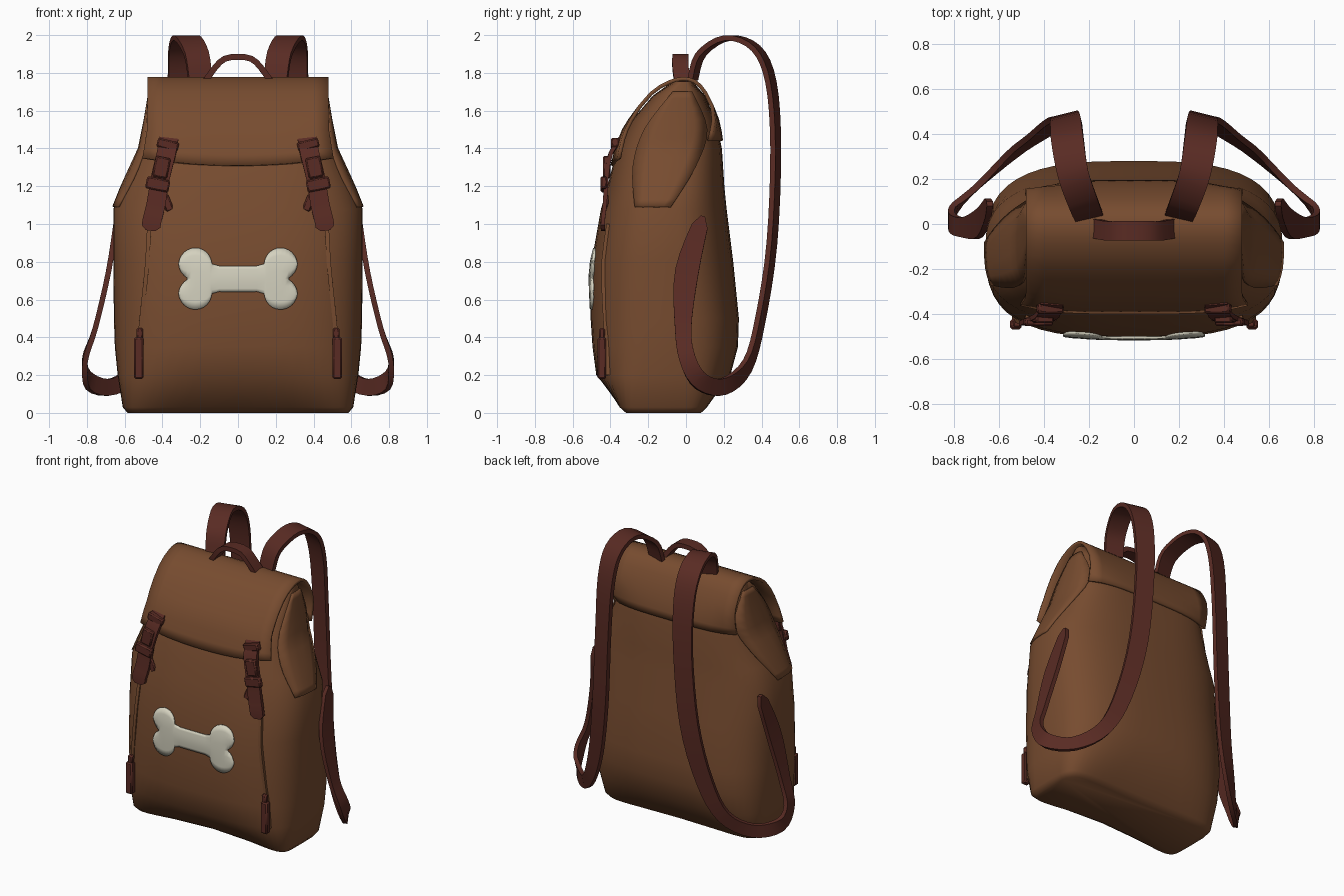
import bpy, bmesh, math
from mathutils import Vector, Matrix

if "Cube" in bpy.data.objects:
    bpy.data.objects.remove(bpy.data.objects["Cube"])


def material(name, rgb):
    m = bpy.data.materials.new(name)
    m.use_nodes = True
    m.diffuse_color = (*rgb, 1)
    bsdf = m.node_tree.nodes["Principled BSDF"]
    bsdf.inputs["Base Color"].default_value = (*rgb, 1)
    bsdf.inputs["Roughness"].default_value = 0.8
    return m


brown = material("brown canvas", (0.185, 0.072, 0.029))
maroon = material("maroon webbing", (0.1, 0.024, 0.017))
cream = material("cream patch", (0.66, 0.64, 0.52))


def finish(bm, name, mat, mirror=False, thickness=0, bevel=0, angle=40):
    bmesh.ops.recalc_face_normals(bm, faces=bm.faces)
    mesh = bpy.data.meshes.new(name)
    bm.to_mesh(mesh)
    bm.free()
    obj = bpy.data.objects.new(name, mesh)
    bpy.context.collection.objects.link(obj)
    mesh.materials.append(mat)
    if thickness:
        mod = obj.modifiers.new("thickness", "SOLIDIFY")
        mod.thickness, mod.offset = thickness, 0
    if bevel:
        obj.modifiers.new("bevel", "BEVEL").width = bevel
    if mirror:
        obj.modifiers.new("mirror", "MIRROR").use_mirror_merge = False
    bpy.ops.object.select_all(action="DESELECT")
    obj.select_set(True)
    bpy.context.view_layer.objects.active = obj
    bpy.ops.object.shade_smooth_by_angle(angle=math.radians(angle))


def grid(rows, closed=False, caps=False):
    """Skin rows of points with quads."""
    bm = bmesh.new()
    rings = [[bm.verts.new(p) for p in row] for row in rows]
    n = len(rings[0])
    for a, b in zip(rings, rings[1:]):
        for i in range(n if closed else n - 1):
            j = (i + 1) % n
            bm.faces.new((a[i], a[j], b[j], b[i]))
    if caps:
        bm.faces.new(rings[0])
        bm.faces.new(rings[-1])
    return bm


def spline(points, steps):
    """Smooth path through points of any dimension."""
    pts = [Vector(p) for p in points]
    out = []
    for i in range(len(pts) - 1):
        p0, p1, p2 = pts[max(i - 1, 0)], pts[i], pts[i + 1]
        p3 = pts[min(i + 2, len(pts) - 1)]
        for k in range(steps):
            t = k / steps
            out.append(p1 + (p2 - p0) * t / 2 + (2 * p0 - 5 * p1 + 4 * p2 - p3) * t * t / 2
                       + (3 * p1 - p0 - 3 * p2 + p3) * t ** 3 / 2)
    return out + [pts[-1]]


X, Y, Z = Vector((1, 0, 0)), Vector((0, 1, 0)), Vector((0, 0, 1))


def ribbon(name, points, axes, width, thick, mat, steps=4, tip=1, mirror=True):
    """Webbing along a path; extra coordinates are the width axis blend and width scale."""
    path = spline(points, steps)
    spine = [Vector(p[:3]) for p in path]
    rows = []
    for i, c in enumerate(spine):
        tangent = (spine[min(i + 1, len(spine) - 1)] - spine[max(i - 1, 0)]).normalized()
        turn, scale = path[i][3:] if len(path[i]) > 3 else (0, 1)
        turn = min(max(turn, 0), len(axes) - 1)
        k = int(turn)
        w = axes[k].lerp(axes[min(k + 1, len(axes) - 1)], turn - k)
        w = (w - tangent * w.dot(tangent)).normalized()
        n = w.cross(tangent) * thick / 2
        w = w * scale * width / 2 * (tip if i == len(path) - 1 else 1)
        rows.append([c + w + n, c - w + n, c - w - n, c + w - n])
    finish(grid(rows, True, True), name, mat, mirror)


def box(name, loc, size, lean, mat, bevel=0.008):
    bm = bmesh.new()
    bmesh.ops.create_cube(bm, size=1, matrix=Matrix.Translation(loc)
                          @ Matrix.Rotation(lean, 4, "Y") @ Matrix.Diagonal((*size, 1)))
    finish(bm, name, mat, True, bevel=bevel, angle=30)


# Body sections: height, half width, front, back, squareness
SECTIONS = [(0, .585, -.36, .1, 6), (.03, .61, -.395, .13, 5.5), (.2, .637, -.475, .235, 3.6),
            (.35, .652, -.495, .275, 3.1), (.5, .657, -.505, .28, 3), (.8, .66, -.5, .25, 2.8),
            (1.08, .66, -.45, .215, 2.8), (1.2, .612, -.415, .203, 2.9),
            (1.4, .52, -.365, .19, 3.5), (1.55, .49, -.285, .158, 4),
            (1.68, .468, -.175, .1, 4), (1.755, .455, -.07, .035, 4)]


def section(z):
    for a, b in zip(SECTIONS, SECTIONS[1:]):
        if z <= b[0]:
            break
    s = Vector(a).lerp(Vector(b), (z - a[0]) / (b[0] - a[0]))
    return s[1], (s[2] + s[3]) / 2, (s[3] - s[2]) / 2, s[4]


def front_y(x, z):
    w, c, d, n = section(z)
    return c - d * max(1 - abs(x / w) ** n, 0) ** (1 / n)


def side_x(y, z):
    w, c, d, n = section(z)
    return w * max(1 - abs((y - c) / d) ** n, 0) ** (1 / n)


def body_ring(z, count=48):
    """Rounded section; the foot of the front and back is tucked in at the middle."""
    w, c, d, n = section(z)
    ring = []
    for i in range(count):
        co, si = (f(math.tau * i / count) for f in (math.cos, math.sin))
        x = w * math.copysign(abs(co) ** (2 / n), co)
        tuck = max(0, 1 - z / .2) * (1 - (x / w) ** 2) * (.09 if si < 0 else .03)
        ring.append((x, c + math.copysign(d * abs(si) ** (2 / n) - tuck, si), z))
    return ring


finish(grid([body_ring(s[0]) for s in SECTIONS], True, True), "bag_body", brown, angle=75)

# Flap folded over the top, hanging lower at its middle
PROFILE = [(.186, 1.44), (.166, 1.55), (.105, 1.69), (.045, 1.755), (-.02, 1.768),
           (-.09, 1.75), (-.185, 1.69), (-.297, 1.55), (-.352, 1.45), (-.39, 1.34)]
rows = []
for p in spline(PROFILE, 2):
    front = p[0] < 0
    hang = max(0, 1.5 - p[1]) * front
    drop = max(0, 1.6 - p[1]) * (.14 if front else -.4)
    row = []
    for k in range(13):
        u = k / 6 - 1
        row.append((u * (.48 + hang * .15), p[0] + u ** 4 * drop,
                    p[1] + (u * u - .8) * hang * .25))
    rows.append(row)
finish(grid(rows), "top_flap", brown, thickness=.02)

# Folded gussets beside the flap: front edge, back edge, height
rows = []
for front, back, z in spline([(-.27, -.08, 1.09), (-.28, .05, 1.3), (-.22, .11, 1.5),
                              (-.07, .03, 1.7)], 4):
    ys = [front + (back - front) * k / 5 for k in range(6)]
    rows.append([(side_x(y, z) + .003, y, z) for y in ys])
finish(grid(rows), "side_gusset", brown, True, thickness=.014)

# Shoulder straps: over the top, down the back, round the side
ribbon("shoulder_strap",
       [(.2, .035, 1.76, 0, 1), (.22, .08, 1.9, 0, 1.05), (.27, .22, 1.985, 0, 1.1),
        (.295, .37, 1.93, 0, 1.15), (.302, .45, 1.75, 0, 1.1), (.31, .475, 1.4, 0, 1),
        (.345, .455, .9, 0, 1), (.42, .395, .5, .2, .9), (.52, .325, .25, .5, .75),
        (.66, .2, .14, .9, .7), (.785, .08, .165, 1.2, .75), (.81, .01, .28, 1.7, .7),
        (.755, -.015, .45, 2, .7), (.685, .005, .75, 2, 1), (.64, .09, 1.04, 2, .6)],
       [X - Y * .25, Z, Y], .125, .028, maroon, tip=.3)

# Carry handle
ribbon("carry_handle", [(.17, -.02, 1.76), (.12, -.03, 1.83), (.07, -.03, 1.875),
                        (0, -.03, 1.885), (-.07, -.03, 1.875), (-.12, -.03, 1.83),
                        (-.17, -.02, 1.76)], [Y], .085, .032, maroon, 2, mirror=False)

# Front closure straps with clip buckles
ribbon("closure_strap", [(.365, -.35, 1.45), (.38, -.4, 1.37), (.41, -.42, 1.25),
                         (.435, -.43, 1.1), (.455, -.44, 1.02), (.463, -.44, .965)],
       [X], .1, .022, maroon, 2, tip=.5)
box("strap_keeper", (.372, -.375, 1.42), (.115, .045, .05), -.25, maroon)
box("buckle_body", (.405, -.42, 1.3), (.08, .04, .11), -.2, maroon)
box("buckle_clasp", (.425, -.435, 1.21), (.125, .035, .065), -.2, maroon)
box("loose_strap_end", (.375, -.42, 1.11), (.045, .02, .09), .4, maroon)

# Seams on the front corners, ending in pull tabs
ribbon("front_seam", [(x, front_y(x, z) - .001, z) for x, z in
                      ((.47, 1), (.48, .8), (.5, .6), (.52, .4), (.53, .2))],
       [X], .022, .022, brown, 2)
box("pull_tab", (.525, -.445, .29), (.05, .045, .22), 0, maroon)
box("pull_tab_top", (.52, -.445, .42), (.036, .03, .06), 0, maroon)

# Bone patch: two round lobes at each end of a bar
LOBE_X, LOBE_Z, LOBE_R, BAR = .225, .078, .085, .068
stops = [-LOBE_X - LOBE_R * math.cos(math.pi * k / 12) for k in range(13)]
stops += [-.1, -.05, 0]
stops += [-x for x in reversed(stops[:-1])]
rows = []
for x in stops:
    reach = math.sqrt(max(LOBE_R ** 2 - (abs(x) - LOBE_X) ** 2, 0))
    inside = abs(abs(x) - LOBE_X) < LOBE_R
    high = max(BAR, LOBE_Z + reach) if inside or abs(x) > LOBE_X else BAR
    low = max(0, LOBE_Z - reach) if abs(x) > LOBE_X else 0
    row = []
    for side in (-1, 1):
        for k in range(5):
            f = k / 4 if side > 0 else 1 - k / 4
            z = .71 + side * (low + (high - low) * f)
            puff = .006 * math.sin(math.pi * (.5 + f / 2 if low == 0 else f))
            row.append((x, front_y(x, z) - .003 - puff, z))
    rows.append(row)
bm = grid(rows)
bmesh.ops.remove_doubles(bm, verts=bm.verts, dist=.0005)
# Open the notch between the end lobes
gap = [f for f in bm.faces if abs(f.calc_center_median().z - .71) < .06
       and abs(f.calc_center_median().x) > LOBE_X
       and max(v.co.z for v in f.verts) > .71 > min(v.co.z for v in f.verts)
       and all(abs(v.co.z - .71) > .0005 for v in f.verts)]
bmesh.ops.delete(bm, geom=gap, context="FACES")
finish(bm, "bone_patch", cream, thickness=.012)
